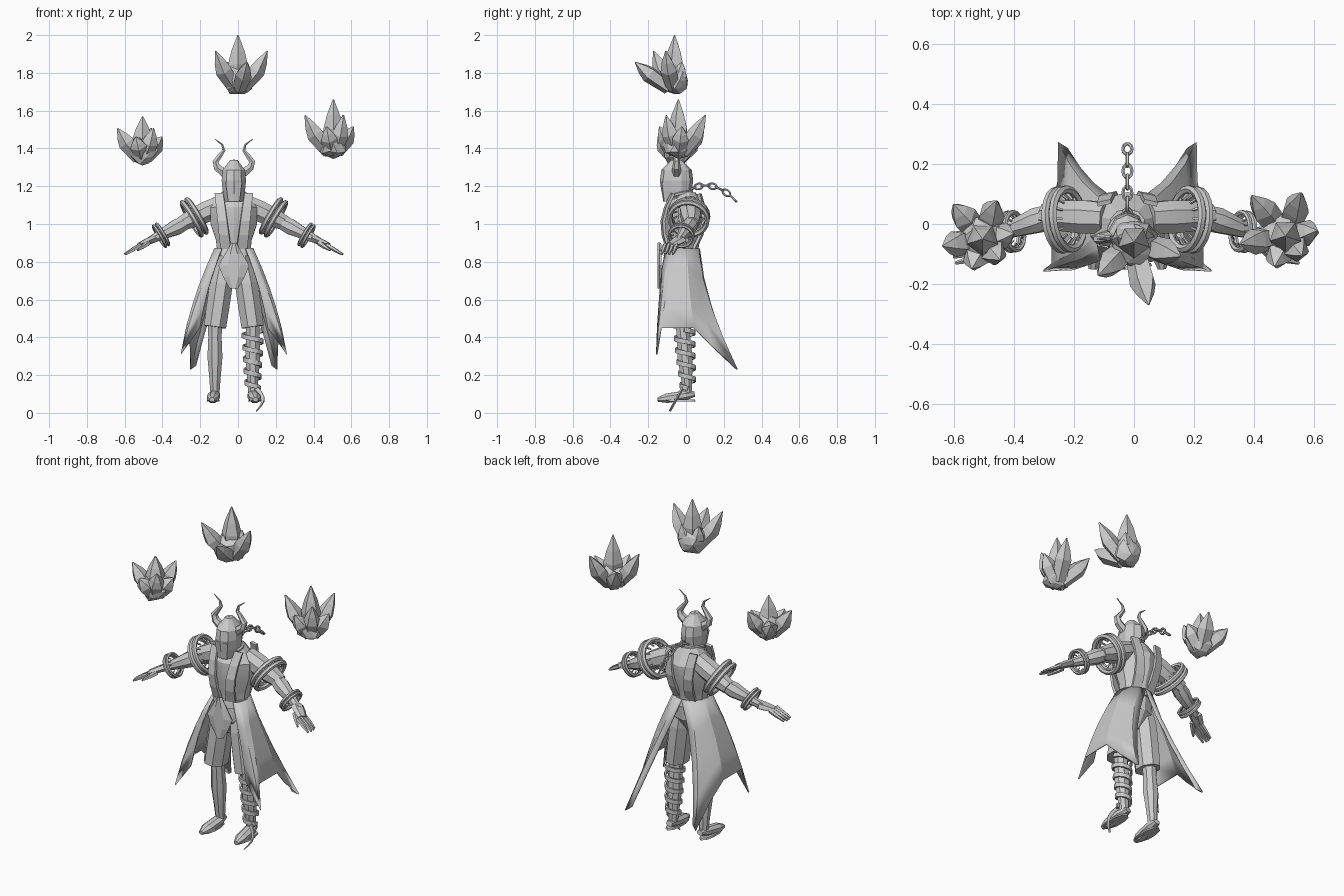
import bpy, bmesh, random
from math import sin, cos, pi, radians
from mathutils import Vector

random.seed(4)
if "Cube" in bpy.data.objects:
    bpy.data.objects.remove(bpy.data.objects["Cube"])

BODY_CENTRE = -.022
ALONG_X, ALONG_Y, ALONG_Z = Vector((1, 0, 0)), Vector((0, 1, 0)), Vector((0, 0, 1))
grey = (.6, .6, .6, 1)
material = bpy.data.materials.new("plain_grey")
material.diffuse_color = grey
material.use_nodes = True
material.node_tree.nodes["Principled BSDF"].inputs["Base Color"].default_value = grey


def finish(name, bm, offset=BODY_CENTRE, smooth=None):
    bmesh.ops.recalc_face_normals(bm, faces=bm.faces)
    mesh = bpy.data.meshes.new(name)
    bm.to_mesh(mesh)
    bm.free()
    mesh.materials.append(material)
    part = bpy.data.objects.new(name, mesh)
    part.location.x = offset
    bpy.context.collection.objects.link(part)
    if smooth:
        bpy.ops.object.select_all(action="DESELECT")
        part.select_set(True)
        bpy.context.view_layer.objects.active = part
        bpy.ops.object.shade_smooth_by_angle(angle=radians(smooth))
    return part


def steps(count):
    return [i / (count - 1) for i in range(count)]


def tube(bm, path, widths, depth=1, sides=8, ref=ALONG_Y, closed=False):
    """Skin sections along a path; depth scales each section towards ref."""
    points = [Vector(p) for p in path]
    count = len(points)
    rings = []
    for i, point in enumerate(points):
        after = points[(i + 1) % count] if closed else points[min(i + 1, count - 1)]
        before = points[i - 1] if closed else points[max(i - 1, 0)]
        across = (after - before).cross(ref).normalized()
        outward = across.cross(after - before).normalized()
        ring = []
        for k in range(sides):
            angle = 2 * pi * (k + .5) / sides
            ring.append(bm.verts.new(point + widths[i] * (across * cos(angle) + outward * depth * sin(angle))))
        rings.append(ring)
    for i in range(count if closed else count - 1):
        low, high = rings[i], rings[(i + 1) % count]
        for k in range(sides):
            bm.faces.new((low[k - 1], low[k], high[k], high[k - 1]))
    if not closed:
        bm.faces.new(rings[0])
        bm.faces.new(rings[-1])


def limb(name, start, end, widths, mirror=1, smooth=None, **options):
    """Straight part whose widths are spread evenly from start to end."""
    bm = bmesh.new()
    start, end = Vector(start), Vector(end)
    path = [start.lerp(end, f) for f in steps(len(widths))]
    for point in path:
        point.x *= mirror
    tube(bm, path, widths, **options)
    return finish(name, bm, smooth=smooth)


def hoop(bm, centre, axis, radius, thickness, count=20, stretch=1, up=ALONG_Y):
    """Closed ring around an axis, stretched along up."""
    across = axis.cross(up).normalized()
    other = axis.cross(across).normalized()
    path = []
    for k in range(count):
        angle = 2 * pi * k / count
        path.append(centre + across * radius * cos(angle) + other * radius * stretch * sin(angle))
    tube(bm, path, [thickness] * count, sides=6, ref=axis, closed=True)


def sheet(name, columns, thickness, smooth=None):
    """Cloth spanned between columns of points, then thickened."""
    bm = bmesh.new()
    grid = [[bm.verts.new(point) for point in column] for column in columns]
    for left, right in zip(grid, grid[1:]):
        for i in range(len(left) - 1):
            bm.faces.new((left[i], left[i + 1], right[i + 1], right[i]))
    solid = finish(name, bm, smooth=smooth).modifiers.new("thickness", "SOLIDIFY")
    solid.thickness = thickness
    solid.offset = 0


# Torso, neck and head
limb("torso", (0, -.02, .75), (0, 0, 1.17), [.1, .09, .1, .13, .13, .06], depth=.85, sides=10, smooth=25)
limb("belt", (0, -.02, .83), (0, -.02, .87), [.11, .1], depth=.9, sides=10)
limb("hips", (0, -.03, .66), (0, -.02, .84), [.04, .1, .1], depth=.9, sides=10)
limb("neck", (0, -.02, 1.1), (0, -.04, 1.2), [.05, .05])
limb("helmet", (0, -.05, 1.12), (0, -.05, 1.34), [.052, .062, .068, .062, .02], depth=1.3, sides=10)
limb("face_plate", (0, -.11, 1.12), (0, -.12, 1.22), [.035, .042, .05], depth=.3, sides=6)
limb("brow_ridge", (0, -.13, 1.23), (0, -.05, 1.34), [.008, .016, .005], sides=5, ref=ALONG_X)
bm = bmesh.new()
for height in (1.14, 1.16):
    hoop(bm, Vector((0, -.03, height)), Vector((0, -.2, 1)), .06, .01)
finish("neck_rings", bm, smooth=40)

# Chain trailing behind the neck, links turned alternately
bm = bmesh.new()
for i, f in enumerate(steps(7)):
    run = Vector((0, .22, .11 - .32 * f)).normalized()
    facing = ALONG_X if i % 2 else ALONG_X.cross(run)
    hoop(bm, Vector((0, .03 + .22 * f, 1.185 + .11 * f - .16 * f * f)), facing,
         .015, .006, count=10, stretch=1.6, up=run)
finish("chain", bm, smooth=40)

# Pointed plate hanging from the belt
plate_widths = (.01, .045, .08, .055, .02)
sheet("front_plate", [[(edge * width, abs(edge) * .02 - .155, .9 - .24 * f)
                       for f, width in zip(steps(5), plate_widths)] for edge in (-1, -.4, .4, 1)], .01)

for mirror, side in ((1, "left"), (-1, "right")):
    # Horn with a double bend
    bm = bmesh.new()
    horn = [(mirror * (.05 + .05 * f + .035 * sin(2 * pi * f)), -.05, 1.27 + .18 * f) for f in steps(7)]
    tube(bm, horn, [.026 - .024 * f for f in steps(7)], sides=6)
    finish(side + "_horn", bm)

    # Open coat strips, front and back
    for facing, label in ((-1, "lapel"), (1, "coat_back")):
        columns = []
        for inner, outer, inset in ((.055, .015, 0), (.1, .07, .01)):
            columns.append([(mirror * (inner + (outer - inner) * f),
                             facing * (.075 - inset + .04 * sin(pi * f)) - .025 * f,
                             1.16 - .29 * f) for f in steps(5)])
        sheet(f"{side}_{label}", columns, .015)

    # Arm and hand
    limb(side + "_upper_arm", (.07, .02, 1.1), (.28, .03, 1), [.055, .06, .055, .04], mirror, smooth=25)
    limb(side + "_forearm", (.25, .03, 1.01), (.45, -.04, .91), [.038, .045, .036, .027, .02], mirror, smooth=25)
    limb(side + "_palm", (.43, -.03, .92), (.5, -.08, .89), [.02, .018, .013], mirror, depth=2, sides=6)
    limb(side + "_thumb", (.45, -.08, .9), (.51, -.14, .86), [.014, .012, .005], mirror, sides=5)
    for finger, label in enumerate(("index", "middle", "ring", "little")):
        spread = -.11 + .02 * finger
        reach = .56 + .02 * sin(pi * (finger + 1) / 5)
        limb(f"{side}_{label}_finger", (.49, spread, .89), (reach, spread - .02, .84), [.012, .011, .006], mirror, sides=5)

    # Paired rings around the arm, with teeth pointing inwards
    for label, centre, radius in (("shoulder", (.21, .015, 1.035), .1), ("wrist", (.385, -.025, .94), .063)):
        bm = bmesh.new()
        axis = Vector((mirror * .85, -.1, -.5)).normalized()
        middle = Vector((mirror * centre[0], *centre[1:]))
        shift, thickness = axis * radius * .15, radius * .14
        hoop(bm, middle - shift, axis, radius, thickness)
        hoop(bm, middle + shift, axis, radius, thickness)
        across = axis.cross(ALONG_Y).normalized()
        for k in range(14):
            angle = 2 * pi * k / 14
            spoke = radius * (across * cos(angle) + axis.cross(across) * sin(angle))
            tube(bm, [middle + spoke, middle - 2 * shift + spoke * .66],
                 [thickness * .6, thickness * .3], sides=4, ref=axis.cross(spoke))
        finish(f"{side}_{label}_rings", bm, smooth=40)

    # Trousers, shin and boot
    limb(side + "_trouser_leg", (.05, -.02, .8), (.1, -.03, .455), [.05, .066, .066, .064], mirror, depth=1.25)
    limb(side + "_shin", (.1, -.02, .5), (.1, .01, .09), [.042, .038, .043, .033, .025], mirror, smooth=25)
    limb(side + "_boot", (.1, .045, .1), (.115, -.15, .07), [.02, .034, .034, .034, .015], mirror, depth=.8, ref=ALONG_Z)
    limb(side + "_sole", (.11, -.045, .06), (.11, -.045, .07), [.036, .034], mirror, depth=2.7, sides=10)

    # Coat skirt from waist to hem: pointed front flap, short side, long swept tail
    hem = [(.18, -.15, .45), (.28, -.155, .31), (.25, -.13, .45), (.25, .04, .45),
           (.23, .14, .35), (.23, .27, .23), (.2, .25, .25)]
    columns = []
    for turn, corner in zip(steps(len(hem)), hem):
        angle = radians(-50 + 140 * turn)
        waist = Vector((.1 * cos(angle), .1 * sin(angle) - .03, .87))
        column = []
        for f in steps(5):
            point = waist.lerp(Vector(corner), f)
            depth = waist.y + (corner[1] - waist.y) * f ** (1.5 if corner[1] > 0 else .6)
            column.append((mirror * (point.x + .012 * sin(pi * f)), depth, point.z))
        columns.append(column)
    sheet(side + "_coat_skirt", columns, .008, smooth=20)

# Cloth strip wound round the left shin, with a loose curling end
bm = bmesh.new()
coil = []
for f in steps(61):
    angle, radius = 10 * pi * f, .055 - .017 * f
    coil.append((.1 + radius * cos(angle), .02 * f - .01 + radius * sin(angle), .44 - .31 * f))
tube(bm, coil, [.007] * len(coil), depth=2.4, sides=4, ref=ALONG_Z)
tail = [(.12 + .035 * sin(pi * f), -.02 - .065 * f, .13 - .12 * f) for f in steps(6)]
tube(bm, tail, [.006 - .003 * f for f in steps(6)], depth=2.5, sides=4, ref=ALONG_X + ALONG_Z)
finish("left_leg_wrap", bm)


def shards(name, centre, peak, reach, lean, heading):
    """Faceted lump with a tall middle spike and a crown of six, longest towards the heading."""
    bm = bmesh.new()
    centre = Vector(centre)
    for vert in bmesh.ops.create_icosphere(bm, subdivisions=2, radius=.08)["verts"]:
        vert.co = centre + vert.co * random.uniform(.85, 1.1)
    tips = [centre + ALONG_Z * peak]
    for k in range(6):
        angle = radians(heading + 60 * k)
        spread = reach * (1 + lean * cos(radians(60 * k)))
        rise = peak * (.65 if k % 2 else .4)
        tips.append(centre + Vector((spread * cos(angle), spread * sin(angle), rise)))
    for tip in tips:
        run = tip - centre
        width = .055 if tip is tips[0] else .046
        root = centre + Vector((run.x * .15, run.y * .15, -.04))
        bend = centre + Vector((run.x * .65, run.y * .65, run.z * .35))
        tube(bm, [root, bend, bend.lerp(tip, .45), tip], [width * .8, width, width * .68, .003],
             sides=5, ref=Vector((.3, .9, .3)))
    finish(name, bm, offset=0)


# Floating shard clusters
shards("top_shards", (0, -.06, 1.76), peak=.24, reach=.11, lean=.95, heading=-77)
shards("right_shards", (-.505, -.05, 1.39), peak=.18, reach=.12, lean=.25, heading=130)
shards("left_shards", (.505, -.04, 1.42), peak=.24, reach=.13, lean=.35, heading=130)
